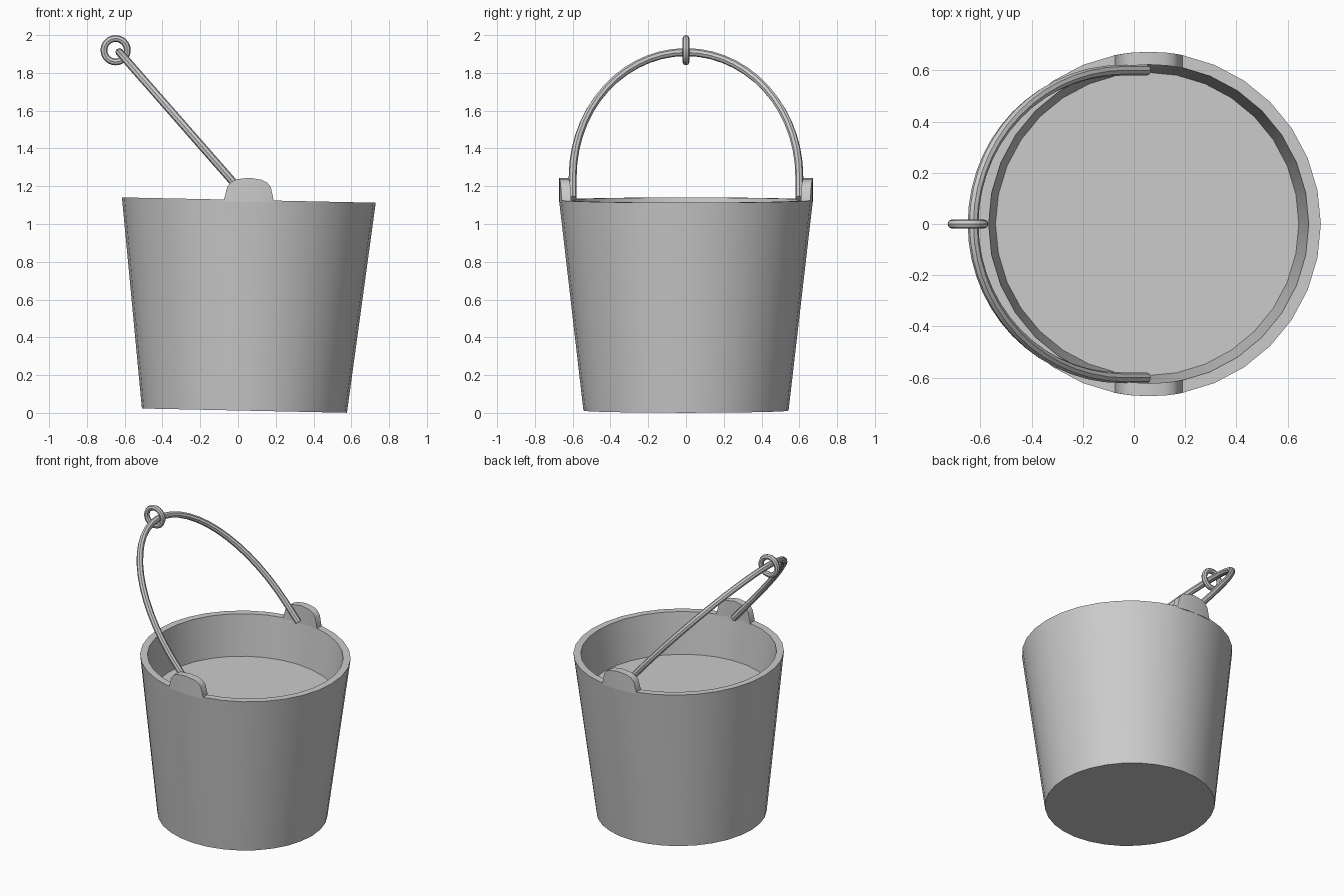
import bpy, bmesh, math
from mathutils import Matrix

if "Cube" in bpy.data.objects:
    bpy.data.objects.remove(bpy.data.objects["Cube"])

SIDES = 32
# bucket leans slightly towards +x
LEAN = Matrix.Translation((0.034, 0, 0.012)) @ Matrix.Rotation(math.radians(1.2), 4, 'Y')
H = 1.115


def finish(name, bm, matrix=None):
    bmesh.ops.remove_doubles(bm, verts=bm.verts, dist=1e-5)
    bmesh.ops.recalc_face_normals(bm, faces=bm.faces)
    if matrix:
        bm.transform(matrix)
    me = bpy.data.meshes.new(name)
    bm.to_mesh(me)
    bm.free()
    ob = bpy.data.objects.new(name, me)
    bpy.context.collection.objects.link(ob)
    smooth(ob)
    return ob


def smooth(ob):
    bpy.ops.object.select_all(action='DESELECT')
    ob.select_set(True)
    bpy.context.view_layer.objects.active = ob
    bpy.ops.object.shade_smooth_by_angle(angle=math.radians(40))


# bucket: lathed wall with rim, underside and inside surface
bm = bmesh.new()
profile = [(0.543, 0), (0.672, H), (0.625, H), (0.592, 0.83)]
rings = [[bm.verts.new((r * math.cos(2 * math.pi * i / SIDES),
                        r * math.sin(2 * math.pi * i / SIDES), z))
          for i in range(SIDES)] for r, z in profile]
for a, b in zip(rings, rings[1:]):
    for i in range(SIDES):
        j = (i + 1) % SIDES
        bm.faces.new((a[i], a[j], b[j], b[i]))
bm.faces.new(rings[0])
bm.faces.new(rings[-1])
finish("bucket", bm, LEAN)

# ears: rounded tabs rising from the rim, following its curve
tab = [(-0.132, 0.0), (-0.115, 0.07), (-0.095, 0.095), (-0.065, 0.109), (0, 0.118),
       (0.065, 0.109), (0.095, 0.095), (0.115, 0.07), (0.132, 0.0)]
for side, name in ((-1, "front_ear"), (1, "back_ear")):
    bm = bmesh.new()
    cols = []
    for x, h in tab:
        cols.append([bm.verts.new((x, side * math.sqrt(r * r - x * x), z))
                     for r, z in ((0.672, H - 0.01), (0.672, H + h),
                                  (0.622, H + h), (0.622, H - 0.01))])
    for a, b in zip(cols, cols[1:]):
        for i in range(4):
            j = (i + 1) % 4
            bm.faces.new((a[i], a[j], b[j], b[i]))
    bm.faces.new(cols[0])
    bm.faces.new(cols[-1])
    finish(name, bm, LEAN)

# handle: wire bail, straight ends with an arched middle
N = 28
path = [(0.05, -0.6, 1.135)]
for i in range(N + 1):
    t = math.pi * i / N
    s = math.sin(t)
    path.append((-0.05 - 0.578 * s, -0.6 * math.cos(t), 1.25 + 0.66 * s))
path.append((0.05, 0.6, 1.135))
cu = bpy.data.curves.new("handle", 'CURVE')
cu.dimensions = '3D'
cu.bevel_depth = 0.021
cu.bevel_resolution = 2
cu.use_fill_caps = True
sp = cu.splines.new('POLY')
sp.points.add(len(path) - 1)
for p, co in zip(sp.points, path):
    p.co = (*co, 1)
handle = bpy.data.objects.new("handle", cu)
bpy.context.collection.objects.link(handle)
bpy.ops.object.select_all(action='DESELECT')
handle.select_set(True)
bpy.context.view_layer.objects.active = handle
bpy.ops.object.convert(target='MESH')
smooth(bpy.context.view_layer.objects.active)

# hanging ring at the top of the handle
bpy.ops.mesh.primitive_torus_add(major_radius=0.062, minor_radius=0.018,
                                 major_segments=24, minor_segments=8,
                                 location=(-0.648, 0, 1.92),
                                 rotation=(math.pi / 2, 0, 0))
ring = bpy.context.object
ring.name = "hanging_ring"
smooth(ring)
